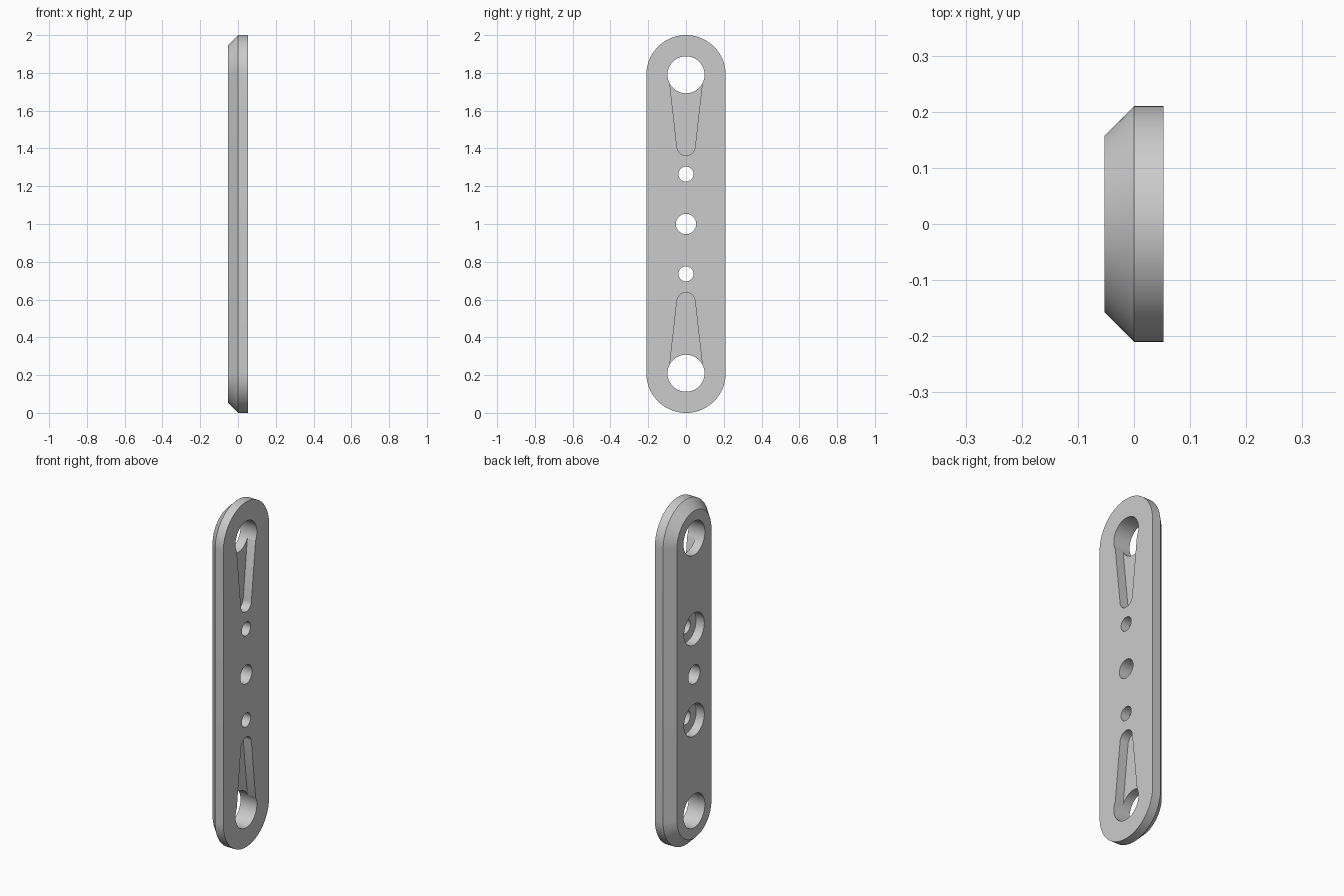
import bpy, bmesh, math

if "Cube" in bpy.data.objects:
    bpy.data.objects.remove(bpy.data.objects["Cube"], do_unlink=True)

HALF = 0.0525          # half the plate thickness
RADIUS = 0.21          # rounded end radius
LOW, HIGH = RADIUS, 2 - RADIUS
SEGMENTS = 40          # steps per rounded end

grey = bpy.data.materials.new("light grey")
grey.use_nodes = True
grey.diffuse_color = (0.6, 0.6, 0.6, 1)
grey.node_tree.nodes["Principled BSDF"].inputs["Base Color"].default_value = (0.6, 0.6, 0.6, 1)


def outline(z_low, r_low, z_high, r_high):
    """Slot outline in y, z: two round ends joined by tangent lines."""
    tilt = math.asin((r_high - r_low) / (z_high - z_low)) if z_high > z_low else 0
    points = []
    for z, r, start, end in ((z_high, r_high, -tilt, math.pi + tilt),
                             (z_low, r_low, math.pi + tilt, 2 * math.pi - tilt)):
        # a full circle shares its end points between both arcs
        steps = SEGMENTS + 1 if z_high > z_low else SEGMENTS
        for i in range(steps):
            a = start + (end - start) * i / SEGMENTS
            points.append((r * math.cos(a), z + r * math.sin(a)))
    return points


def loft(name, sections):
    """Closed solid through (x, outline) sections."""
    bm = bmesh.new()
    rings = [[bm.verts.new((x, y, z)) for y, z in pts] for x, pts in sections]
    for a, b in zip(rings, rings[1:]):
        for i in range(len(a)):
            j = (i + 1) % len(a)
            bm.faces.new((a[i], a[j], b[j], b[i]))
    bm.faces.new(rings[0])
    bm.faces.new(rings[-1])
    bmesh.ops.recalc_face_normals(bm, faces=bm.faces)
    mesh = bpy.data.meshes.new(name)
    bm.to_mesh(mesh)
    bm.free()
    mesh.materials.append(grey)
    obj = bpy.data.objects.new(name, mesh)
    bpy.context.collection.objects.link(obj)
    return obj


def cutter(name, x0, x1, shape):
    obj = loft(name, [(x0, shape), (x1, shape)])
    obj.hide_render = True
    return obj


def circle(z, r):
    return outline(z, r, z, r)


# Plate with a bevelled rim on the -x side
plate = loft("mounting_plate", [
    (-HALF, outline(LOW, RADIUS - HALF, HIGH, RADIUS - HALF)),
    (0, outline(LOW, RADIUS, HIGH, RADIUS)),
    (HALF, outline(LOW, RADIUS, HIGH, RADIUS)),
])

# Holes and pockets, mirrored about the middle height
OUT = 0.1
cutters = [cutter("centre_hole", -OUT, OUT, circle(1, 0.054))]
slot = outline(1.411, 0.048, HIGH, 0.0905)
for side in (1, -1):
    def at(z):
        return 1 + side * (z - 1)
    cutters += [
        cutter("end_hole", -OUT, OUT, circle(at(HIGH), 0.098)),
        cutter("screw_hole", -OUT, OUT, circle(at(1.264), 0.04)),
        cutter("counterbore", -OUT, 0, circle(at(1.264), 0.0925)),
        cutter("tapered_slot", 0, OUT, [(y, at(z)) for y, z in slot]),
    ]

for c in cutters:
    cut = plate.modifiers.new(c.name, 'BOOLEAN')
    cut.operation = 'DIFFERENCE'
    cut.solver = 'EXACT'
    cut.object = c

# Bake the cuts and discard the cutters
graph = bpy.context.evaluated_depsgraph_get()
baked = bpy.data.meshes.new_from_object(plate.evaluated_get(graph))
plate.modifiers.clear()
plate.data = baked
for c in cutters:
    bpy.data.objects.remove(c, do_unlink=True)

# Smooth curved walls, crisp edges
bpy.ops.object.select_all(action='DESELECT')
plate.select_set(True)
bpy.context.view_layer.objects.active = plate
bpy.ops.object.shade_smooth_by_angle(angle=math.radians(30))
